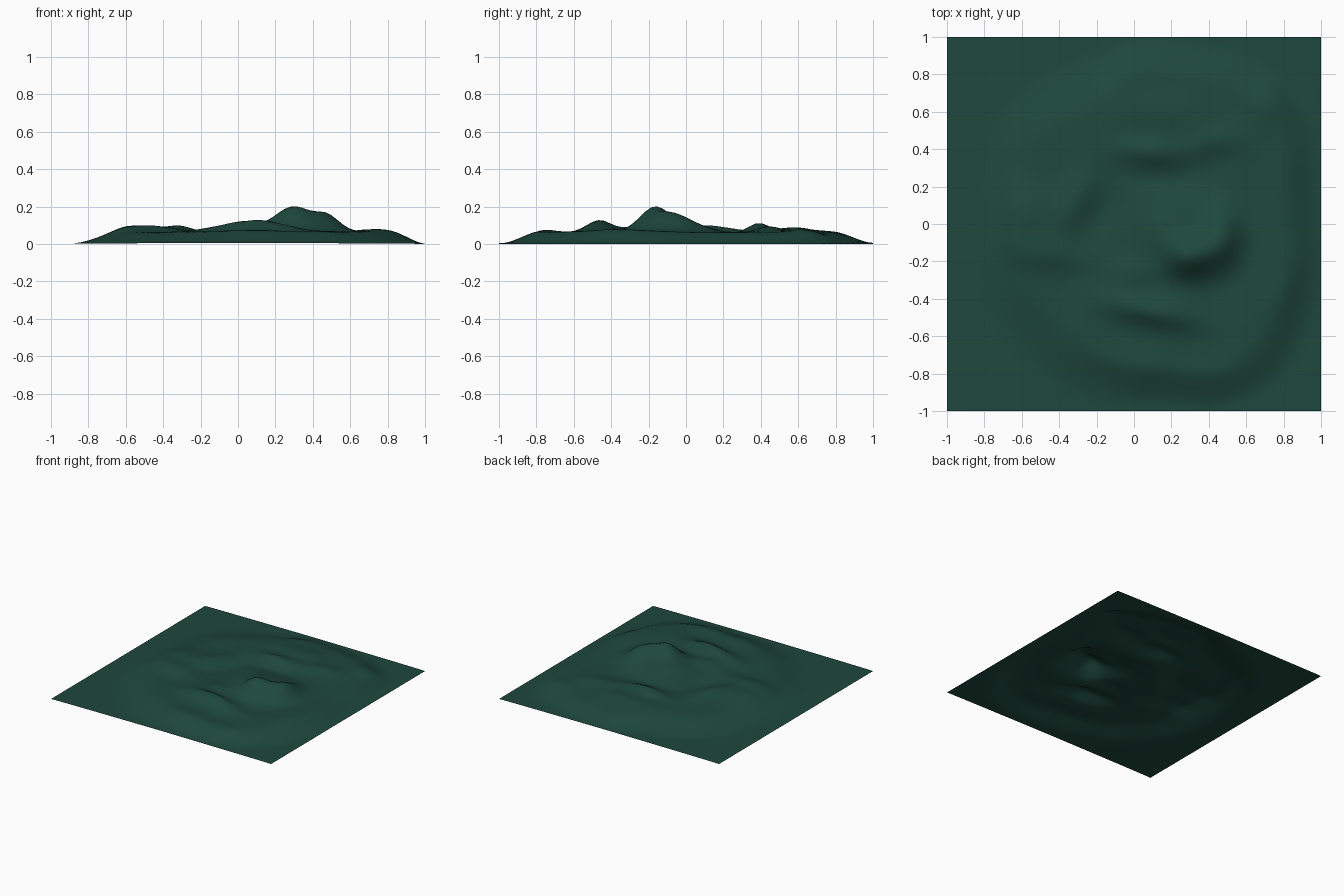
import bpy, bmesh, math

# Mounds: x, y, height, length, width, turn in degrees
MOUNDS = [
    (0.30, -0.17, 0.125, 0.13, 0.11, 0),     # main peak
    (0.47, -0.08, 0.088, 0.10, 0.14, 0),     # peak shoulder
    (0.16, -0.05, 0.045, 0.15, 0.14, 0),
    (0.30, 0.06, 0.025, 0.20, 0.12, 0),
    (0.00, -0.27, 0.028, 0.14, 0.09, 0),
    (0.08, -0.46, 0.066, 0.24, 0.08, -12),   # front ridge
    (-0.58, 0.05, 0.034, 0.18, 0.16, 0),     # left hills
    (-0.31, 0.13, 0.032, 0.08, 0.16, -20),
    (-0.48, -0.16, 0.030, 0.22, 0.09, -10),
    (-0.17, 0.05, -0.012, 0.06, 0.14, -25),  # left valley
    (0.08, 0.39, 0.048, 0.18, 0.07, -5),     # back ridge
    (0.42, 0.44, 0.028, 0.16, 0.08, 10),
    (0.12, 0.24, -0.010, 0.20, 0.05, 0),     # back valley
    (0.74, 0.66, 0.018, 0.14, 0.10, 40),     # corner hill
    (0.10, 0.58, 0.025, 0.30, 0.12, 0),
    (0.10, -0.75, 0.008, 0.45, 0.06, -6),    # front rim
    (0.75, -0.38, 0.017, 0.13, 0.16, 0),     # right hill
]


def smooth(t):
    t = max(0.0, min(1.0, t))
    return t * t * (3 - 2 * t)


def mound(x, y, cx, cy, h, sx, sy, turn):
    a = math.radians(turn)
    dx, dy = x - cx, y - cy
    u = dx * math.cos(a) + dy * math.sin(a)
    v = dy * math.cos(a) - dx * math.sin(a)
    return h * math.exp(-(u / sx) ** 2 - (v / sy) ** 2)


def height(x, y):
    # broad plateau, rounder at the left, steeper at the front and right
    dx, dy = x - 0.08, y
    p = 2.2 if dx < 0 else 3.2
    r = (abs(dx / (0.97 if dx < 0 else 0.91)) ** p + abs(dy / 0.98) ** p) ** (1 / p)
    r += 0.015 * math.sin(7 * math.atan2(dy, dx))
    mask = smooth((1.01 - r) / (0.22 if dx > 0 else 0.22 + 0.12 * smooth(-dx / 0.4)))
    ripple = 0.004 * math.sin(11 * x + 3 * y) * math.sin(10 * y - 4 * x)
    z = 0.064 + ripple + sum(mound(x, y, *m) for m in MOUNDS)
    skirt = 0.006 * max(0, 1 - abs(x)) ** 0.5
    return 0.004 + skirt + max(z - skirt, 0) * mask


# Terrain sheet
bm = bmesh.new()
bmesh.ops.create_grid(bm, x_segments=64, y_segments=64, size=1)
for v in bm.verts:
    v.co.z = height(v.co.x, v.co.y)
low = min(v.co.z for v in bm.verts)
for v in bm.verts:
    v.co.z -= low
for f in bm.faces:
    f.smooth = True
me = bpy.data.meshes.new("terrain")
bm.to_mesh(me)
bm.free()
terrain = bpy.data.objects.new("terrain", me)
bpy.context.collection.objects.link(terrain)

# Colour
green = bpy.data.materials.new("dark green")
green.diffuse_color = (0.013, 0.065, 0.045, 1)
me.materials.append(green)
